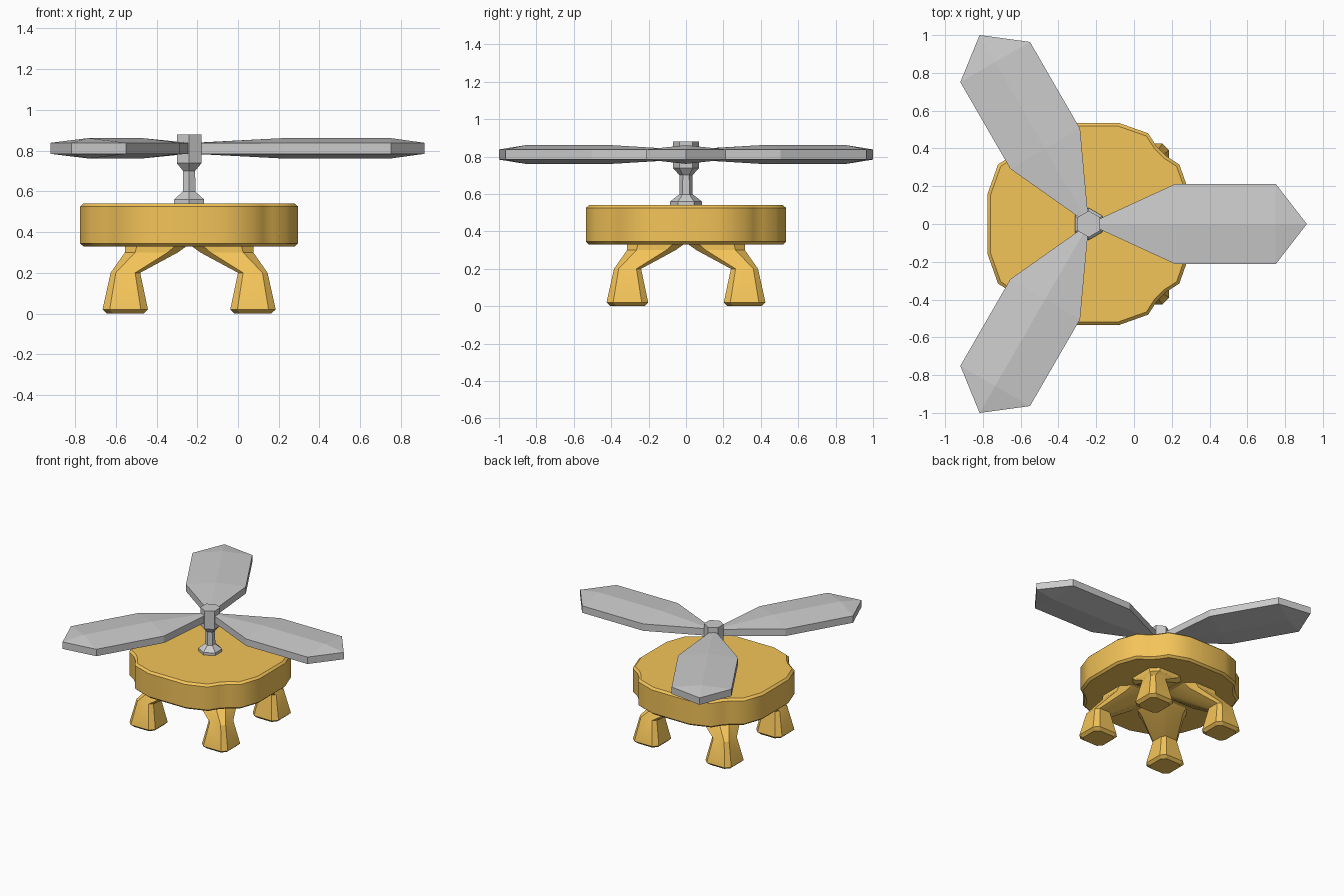
import bpy, bmesh, math
from mathutils import Vector

if "Cube" in bpy.data.objects:
    bpy.data.objects.remove(bpy.data.objects["Cube"])

CX = -0.24  # x of the rotor axis and body centre

orange = bpy.data.materials.new("orange")
orange.diffuse_color = (0.9, 0.55, 0.1, 1)
orange.use_nodes = True
orange.node_tree.nodes["Principled BSDF"].inputs["Base Color"].default_value = orange.diffuse_color


def loft(name, rings, material=None, smooth=None):
    """Skin a list of equal-length point rings and cap both ends."""
    bm = bmesh.new()
    loops = [[bm.verts.new(p) for p in ring] for ring in rings]
    n = len(rings[0])
    for a, b in zip(loops, loops[1:]):
        for i in range(n):
            j = (i + 1) % n
            bm.faces.new((a[i], a[j], b[j], b[i]))
    bm.faces.new(loops[0])
    bm.faces.new(loops[-1])
    bmesh.ops.remove_doubles(bm, verts=bm.verts, dist=1e-5)
    bmesh.ops.recalc_face_normals(bm, faces=bm.faces)
    me = bpy.data.meshes.new(name)
    bm.to_mesh(me)
    bm.free()
    ob = bpy.data.objects.new(name, me)
    ob.location.x = CX
    bpy.context.collection.objects.link(ob)
    if material:
        me.materials.append(material)
    if smooth:
        bpy.ops.object.select_all(action='DESELECT')
        ob.select_set(True)
        bpy.context.view_layer.objects.active = ob
        bpy.ops.object.shade_smooth_by_angle(angle=math.radians(smooth))
    return ob


# Body: round slab with four shallow corner notches
quarter = [(0.535, 0.16), (0.48, 0.315), (0.41, 0.36),
           (0.36, 0.41), (0.315, 0.48), (0.16, 0.535)]
outline = []
for q in range(4):
    for x, y in quarter:
        for _ in range(q):
            x, y = -y, x
        outline.append((x, y))
loft("body", [[(x * s, y * s, z) for x, y in outline]
              for z, s in ((0.33, 0.97), (0.345, 1), (0.525, 1), (0.54, 0.97))],
     orange, 40)


# Legs: chamfered square sections, bending in under the body
def leg_ring(z, lo, hi, c, sx, sy):
    pts = [(lo + c, lo), (hi - c, lo), (hi, lo + c), (hi, hi - c),
           (hi - c, hi), (lo + c, hi), (lo, hi - c), (lo, lo + c)]
    return [(x * sx, y * sy, z) for x, y in pts]


leg_sections = [(0.005, 0.222, 0.403, 0.03), (0.02, 0.202, 0.425, 0.035),
                (0.20, 0.240, 0.385, 0.025), (0.30, 0.055, 0.315, 0.05),
                (0.34, 0.0, 0.315, 0.06)]
leg_sections[0] = (0.0,) + leg_sections[0][1:]
for side, sx in (("left", -1), ("right", 1)):
    for end, sy in (("front", -1), ("back", 1)):
        loft(f"{end}_{side}_leg",
             [leg_ring(*s, sx, sy) for s in leg_sections], orange, 25)


# Mast and hub: one hexagonal stepped column
def hexagon(r, z):
    return [(r * math.sin(k * math.pi / 3), r * math.cos(k * math.pi / 3), z)
            for k in range(6)]


loft("mast", [hexagon(r, z) for r, z in
              ((0.085, 0.53), (0.085, 0.56), (0.036, 0.598), (0.034, 0.72))])
loft("hub", [hexagon(r, z) for r, z in
             ((0.034, 0.70), (0.07, 0.738), (0.07, 0.88))])

# Blades: (distance along, half width, half thickness at the central ridge)
stations = [(0.02, 0.01, 0.026), (0.46, 0.213, 0.05),
            (0.99, 0.213, 0.05), (1.155, 0.0, 0.027)]
ZB, EDGE = 0.811, 0.027
rings = [[(x, -w, ZB - EDGE), (x, 0, ZB - t), (x, w, ZB - EDGE),
          (x, w, ZB + EDGE), (x, 0, ZB + t), (x, -w, ZB + EDGE)]
         for x, w, t in stations[:-1]]
x, w, t = stations[-1]
rings.append([(x, 0, ZB - EDGE)] * 3 + [(x, 0, ZB + EDGE)] * 3)


def blade(i):
    bm = bmesh.new()
    loops = [[bm.verts.new(p) for p in r] for r in rings]
    for a, b in zip(loops, loops[1:]):
        for k in range(6):
            j = (k + 1) % 6
            bm.faces.new((a[k], a[j], b[j], b[k]))
    bm.faces.new(loops[0])
    bmesh.ops.remove_doubles(bm, verts=bm.verts, dist=1e-5)
    bmesh.ops.recalc_face_normals(bm, faces=bm.faces)
    me = bpy.data.meshes.new(f"blade_{i}")
    bm.to_mesh(me)
    bm.free()
    ob = bpy.data.objects.new(f"blade_{i}", me)
    ob.location.x = CX
    ob.rotation_euler.z = i * math.tau / 3
    bpy.context.collection.objects.link(ob)


for i in range(3):
    blade(i)
